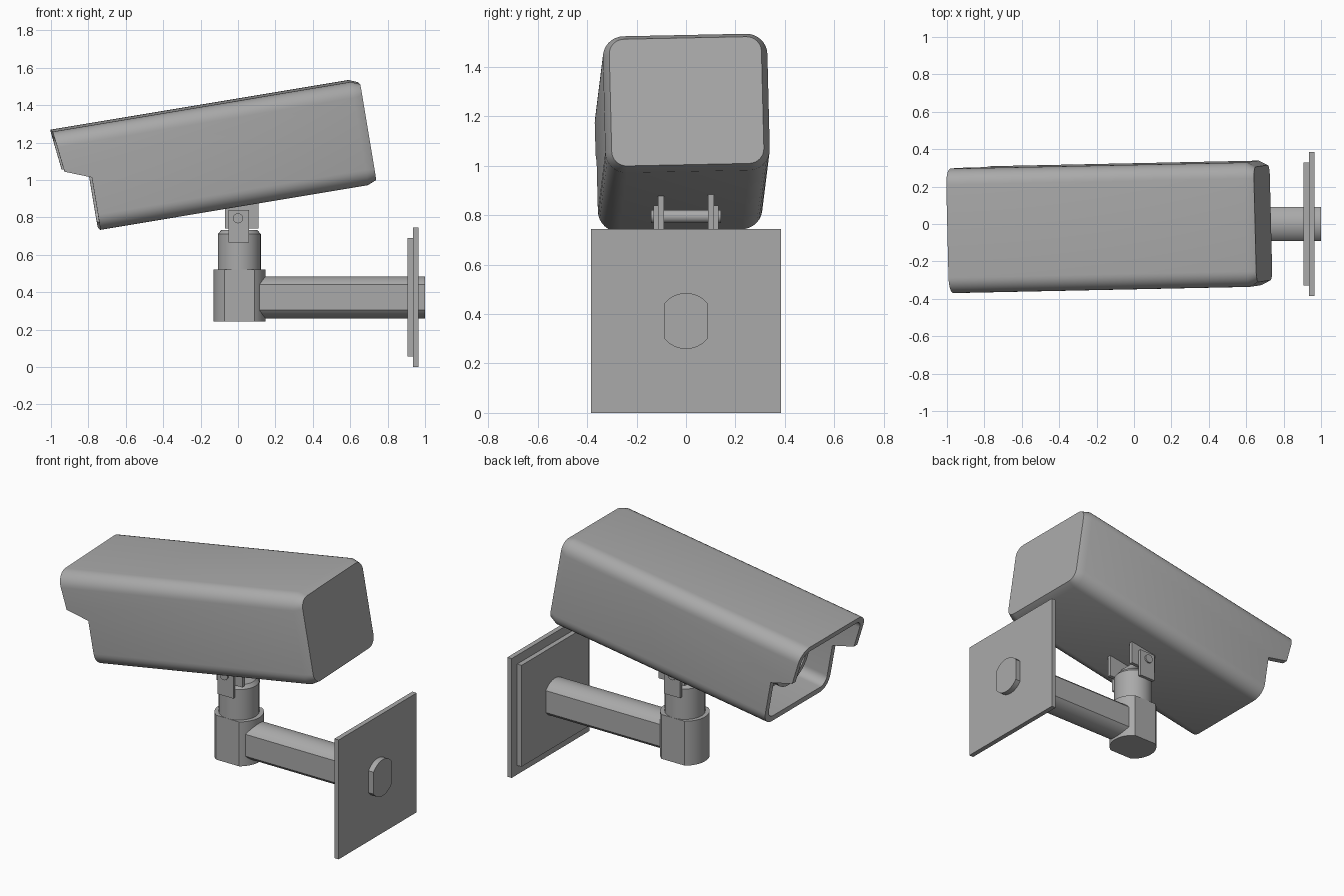
import bpy, bmesh
from math import radians, sin, cos, asin, pi
from mathutils import Matrix, Vector

if "Cube" in bpy.data.objects:
    bpy.data.objects.remove(bpy.data.objects["Cube"])

GREY = (0.4, 0.4, 0.4, 1)
grey = bpy.data.materials.new("grey_metal")
grey.diffuse_color = GREY
grey.use_nodes = True
grey.node_tree.nodes["Principled BSDF"].inputs["Base Color"].default_value = GREY


def loft(name, rings, matrix=None):
    """Join point rings of equal length into a closed, capped solid."""
    bm = bmesh.new()
    loops = [[bm.verts.new(p) for p in ring] for ring in rings]
    n = len(loops[0])
    for a, b in zip(loops, loops[1:]):
        for i in range(n):
            j = (i + 1) % n
            bm.faces.new((a[i], a[j], b[j], b[i]))
    bm.faces.new(loops[0][::-1])
    bm.faces.new(loops[-1])
    bmesh.ops.recalc_face_normals(bm, faces=bm.faces)
    mesh = bpy.data.meshes.new(name)
    bm.to_mesh(mesh)
    bm.free()
    mesh.materials.append(grey)
    obj = bpy.data.objects.new(name, mesh)
    bpy.context.collection.objects.link(obj)
    if matrix:
        obj.matrix_world = matrix
    return obj


def smooth(obj, angle=35):
    bpy.ops.object.select_all(action='DESELECT')
    obj.select_set(True)
    bpy.context.view_layer.objects.active = obj
    bpy.ops.object.shade_smooth_by_angle(angle=radians(angle))


def box(name, x, y, z, matrix=None):
    rings = [[(a, y[0], z[0]), (a, y[1], z[0]), (a, y[1], z[1]), (a, y[0], z[1])] for a in x]
    return loft(name, rings, matrix)


def rounded_rect(x, hy, hz, r, steps=8):
    """Rounded rectangle across the x axis."""
    pts = []
    for k, (sy, sz) in enumerate([(1, 1), (-1, 1), (-1, -1), (1, -1)]):
        for i in range(steps + 1):
            t = (k + i / steps) * pi / 2
            pts.append((x, sy * (hy - r) + r * cos(t), sz * (hz - r) + r * sin(t)))
    return pts


def flat_circle(r, flat, steps=16):
    """Circle with its two sides cut flat at +-flat on the second axis."""
    a = asin(min(1, flat / r))
    half = [-a + 2 * a * i / steps for i in range(steps + 1)]
    return [(r * cos(t), r * sin(t)) for t in half] + [(-r * cos(t), -r * sin(t)) for t in half]


def circle(r, n=32):
    return [(r * cos(2 * pi * i / n), r * sin(2 * pi * i / n)) for i in range(n)]


# Camera housing: rounded box, chamfered at the rear and hollow at the front
HY, HZ = 0.333, 0.28
tilt = (Matrix.Translation((-0.186, -0.016, 1.115)) @ Matrix.Rotation(radians(1.2), 4, 'Z')
        @ Matrix.Rotation(radians(-9.47), 4, 'Y') @ Matrix.Rotation(radians(1.2), 4, 'X'))
wall = 0.035
housing = loft("camera_housing", [
    rounded_rect(0.888, HY - 0.025, HZ - 0.02, 0.06),
    rounded_rect(0.84, HY, HZ, 0.085),
    rounded_rect(-0.778, HY, HZ, 0.085),
    rounded_rect(-0.778, HY - wall, HZ - wall, 0.055),
    rounded_rect(-0.42, HY - wall, HZ - wall, 0.055)], tilt)

# Cut the front back under the sun visor
visor = [(-0.611, -0.4), (-0.611, 0.006), (-0.75, 0.06), (-0.779, 0.3), (-0.95, 0.3), (-0.95, -0.4)]
cutter = loft("visor_cutter", [[(u, y, w) for u, w in visor] for y in (-0.5, 0.5)], tilt)
cutter.hide_render = True
cut = housing.modifiers.new("visor_cut", 'BOOLEAN')
cut.operation = 'DIFFERENCE'
cut.solver = 'EXACT'
cut.object = cutter
bpy.context.view_layer.objects.active = housing
bpy.ops.object.modifier_apply(modifier=cut.name)
bpy.data.objects.remove(cutter)
smooth(housing)

# Lens barrel inside the hood
smooth(loft("lens", [[(u, a, b) for a, b in circle(r)] for u, r in
                     [(-0.41, 0.17), (-0.54, 0.17), (-0.54, 0.14), (-0.5, 0.12)]], tilt))

# Hinge: plates under the housing, tabs on the swivel, and a bolt
for side, s in (("left", 1), ("right", -1)):
    box("hinge_plate_" + side, (-0.07, 0.11), sorted((s * 0.09, s * 0.113)), (0.74, 0.9))
    box("hinge_tab_" + side, (-0.05, 0.06), sorted((s * 0.113, s * 0.132)), (0.665, 0.84))
smooth(loft("hinge_bolt", [[(a, y, 0.795 + b) for a, b in circle(0.027, 20)] for y in (-0.142, 0.142)]))

# Swivel post and flat-sided hub
smooth(loft("swivel_post", [[(0.007 + a, b, z) for a, b in circle(r)] for z, r in
                            [(0.4, 0.115), (0.71, 0.115), (0.732, 0.097)]]))
smooth(loft("hub", [[(0.008 + a, b, z) for a, b in flat_circle(0.14, 0.115)]
                    for z in (0.243, 0.52)]))

# Arm reaching through the wall plates
smooth(loft("arm", [[(x, b, 0.372 + a) for a, b in flat_circle(0.113, 0.09)] for x in (0.05, 1.0)]))
box("inner_wall_plate", (0.905, 0.935), (-0.33, 0.33), (0.057, 0.69))
box("outer_wall_plate", (0.935, 0.965), (-0.385, 0.385), (0, 0.745))
